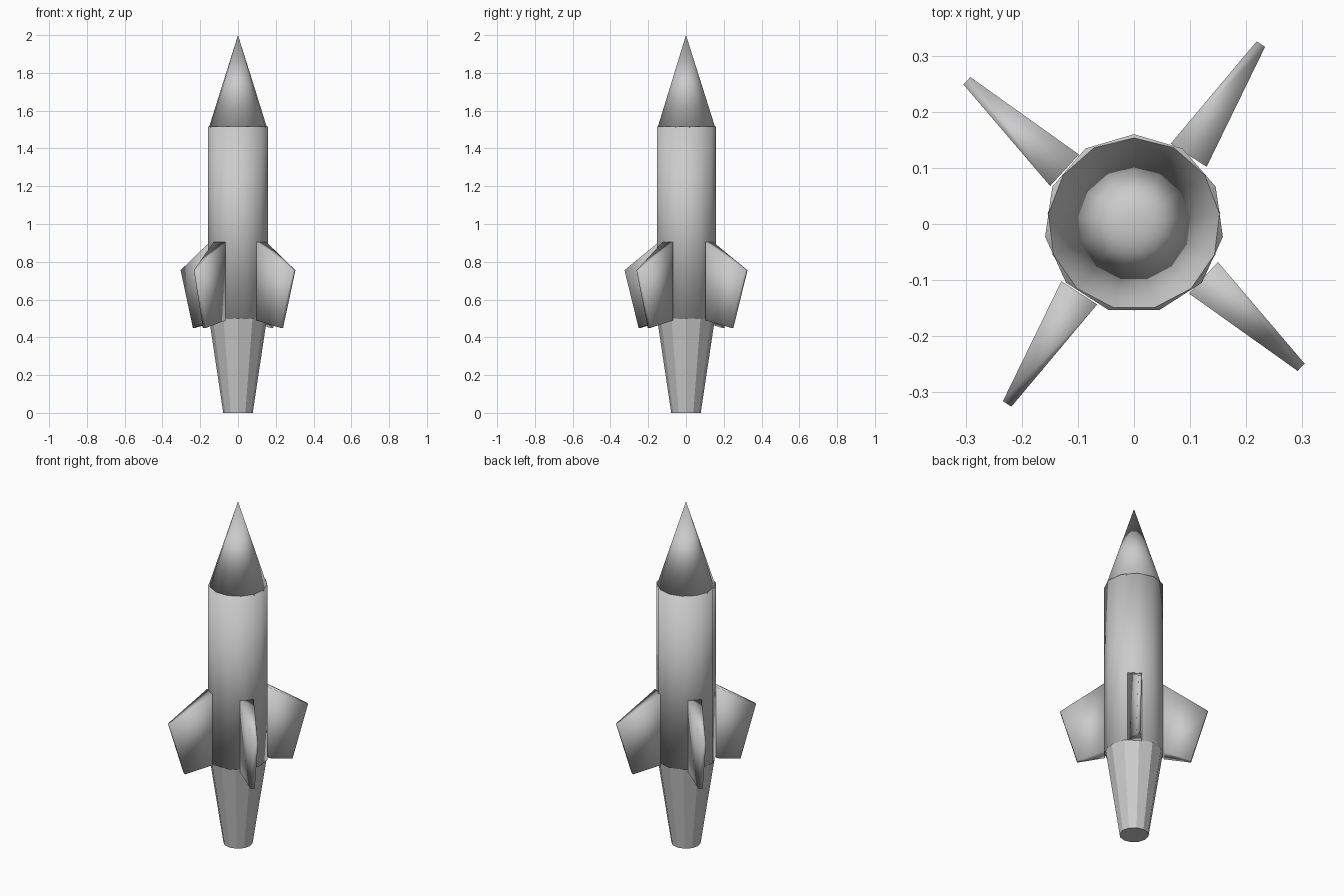
import bpy, bmesh
from math import radians, sin, cos

if "Cube" in bpy.data.objects:
    bpy.data.objects.remove(bpy.data.objects["Cube"])


def make_object(name, bm, smooth):
    bmesh.ops.recalc_face_normals(bm, faces=bm.faces)
    for f in bm.faces:
        f.smooth = smooth
    mesh = bpy.data.meshes.new(name)
    bm.to_mesh(mesh)
    bm.free()
    obj = bpy.data.objects.new(name, mesh)
    bpy.context.collection.objects.link(obj)
    return obj


def frustum(name, sides, r_low, r_high, z_low, z_high, smooth):
    bm = bmesh.new()
    bmesh.ops.create_cone(bm, cap_ends=True, segments=sides, radius1=r_low,
                          radius2=r_high, depth=z_high - z_low)
    bmesh.ops.remove_doubles(bm, verts=bm.verts, dist=1e-5)
    # every ring starts with a corner on the +y side
    top = max(bm.verts, key=lambda v: v.co.y)
    assert top is not None
    bmesh.ops.translate(bm, verts=bm.verts, vec=(0, 0, (z_low + z_high) / 2))
    return make_object(name, bm, smooth)


# hull: tail, body tube, nose
frustum("tail_cone", 12, 0.078, 0.154, 0.0, 0.505, False)
frustum("body_tube", 11, 0.160, 0.160, 0.50, 1.515, True)
frustum("nose_cone", 13, 0.155, 0.0, 1.51, 2.0, True)

# fin outline: distance from axis, height, half thickness
FIN = [(0.156, 0.49, 0.038), (0.156, 0.905, 0.038),
       (0.392, 0.755, 0.009), (0.302, 0.45, 0.011)]


def fin(name, angle, offset):
    c, s = cos(radians(angle)), sin(radians(angle))
    bm = bmesh.new()
    sides = []
    for sign in (-1, 1):
        sides.append([bm.verts.new((d * c - (offset + sign * t) * s,
                                    d * s + (offset + sign * t) * c, z))
                      for d, z, t in FIN])
    a, b = sides
    bm.faces.new(a)
    bm.faces.new(b[::-1])
    for i in range(4):
        j = (i + 1) % 4
        bm.faces.new((a[j], a[i], b[i], b[j]))
    return make_object(name, bm, True)


# four fins, opposite pairs match
for name, angle, offset in (("fin_back_right", 57, -0.015), ("fin_back_left", 137.5, 0.013),
                            ("fin_front_left", 237, -0.015), ("fin_front_right", 317.5, 0.013)):
    fin(name, angle, offset)
